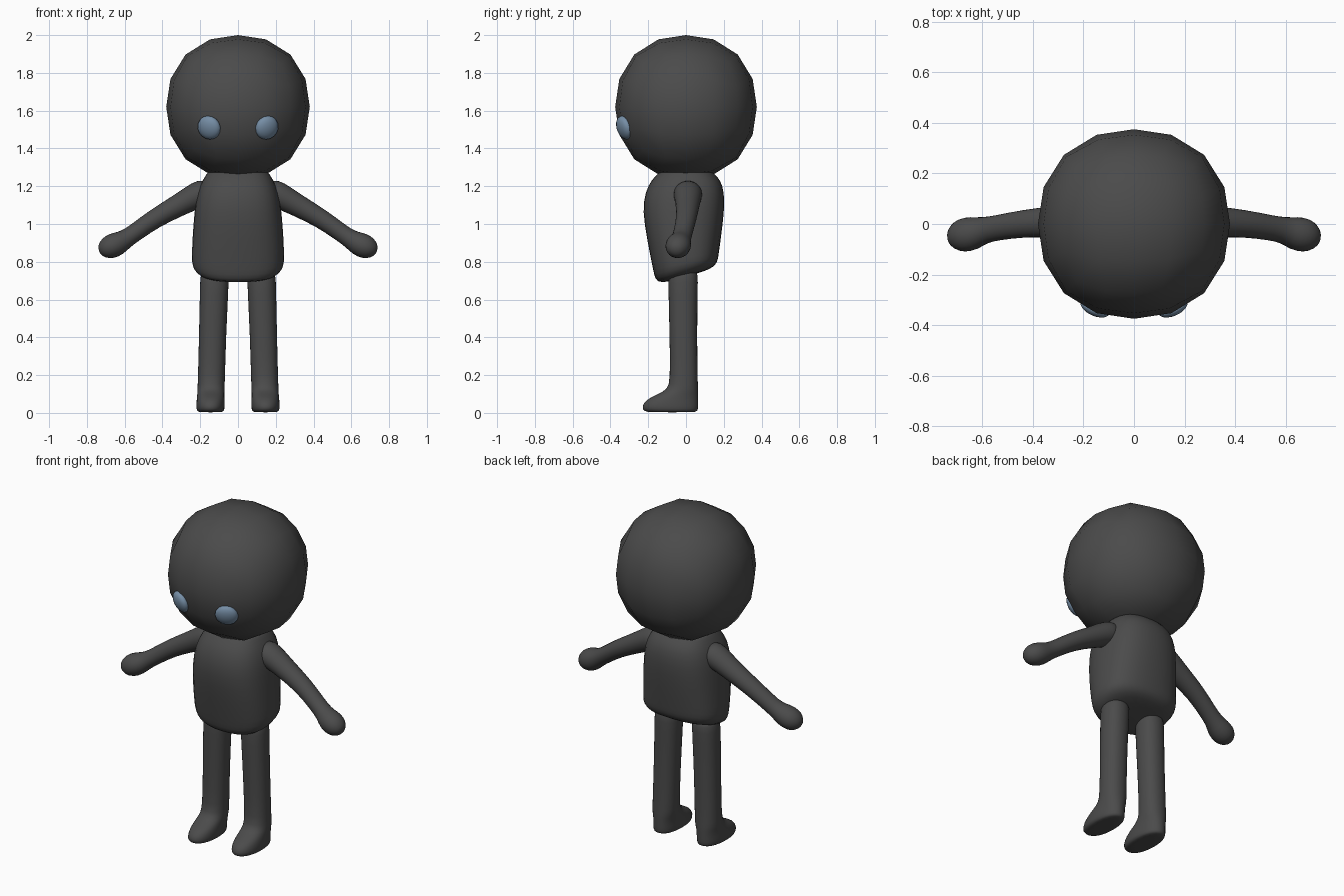
import bpy, bmesh, math
from mathutils import Vector, Matrix

if "Cube" in bpy.data.objects:
    bpy.data.objects.remove(bpy.data.objects["Cube"])


def material(name, rgb):
    m = bpy.data.materials.new(name)
    m.use_nodes = True
    m.diffuse_color = (*rgb, 1)
    m.node_tree.nodes["Principled BSDF"].inputs["Base Color"].default_value = (*rgb, 1)
    return m


BODY = material("charcoal", (0.07, 0.07, 0.07))
EYE = material("eye blue", (0.18, 0.27, 0.38))


def finish(name, bm, mat, levels=0):
    bmesh.ops.recalc_face_normals(bm, faces=bm.faces)
    for f in bm.faces:
        f.smooth = True
    me = bpy.data.meshes.new(name)
    bm.to_mesh(me)
    bm.free()
    me.materials.append(mat)
    ob = bpy.data.objects.new(name, me)
    bpy.context.collection.objects.link(ob)
    if levels:
        mod = ob.modifiers.new("Smooth", 'SUBSURF')
        mod.levels = mod.render_levels = levels
    return ob


def loft(name, rings, sides=16, power=1.0):
    """Skin a run of (centre, u axis, v axis) rings and cap both ends."""
    bm = bmesh.new()
    loops = []
    for c, u, v in rings:
        loop = []
        for i in range(sides):
            a = math.tau * i / sides
            ca, sa = math.cos(a), math.sin(a)
            ca = math.copysign(abs(ca) ** power, ca)
            sa = math.copysign(abs(sa) ** power, sa)
            loop.append(bm.verts.new(Vector(c) + Vector(u) * ca + Vector(v) * sa))
        loops.append(loop)
    for a, b in zip(loops, loops[1:]):
        for i in range(sides):
            j = (i + 1) % sides
            bm.faces.new((a[i], a[j], b[j], b[i]))
    bm.faces.new(loops[0])
    bm.faces.new(loops[-1])
    return finish(name, bm, BODY, 1)


def flat_ring(x, half_x, front, back, z, tilt=0):
    """Horizontal ring, its back edge raised by tilt above its front edge."""
    return ((x, (front + back) / 2, z + tilt / 2), (half_x, 0, 0),
            (0, (back - front) / 2, tilt / 2))


# Head: a rounded cube with four faces along each side
bm = bmesh.new()
bmesh.ops.create_cube(bm, size=2)
bmesh.ops.subdivide_edges(bm, edges=bm.edges, cuts=3, use_grid_fill=True)
for v in bm.verts:
    p = Vector([math.tan(c * math.pi / 4) for c in v.co])
    n = sum(abs(c) ** 2.2 for c in p) ** (1 / 2.2)
    p /= n
    v.co = (p.x * 0.38, p.y * 0.375, p.z * 0.38 + 1.62)
finish("head", bm, BODY)

# Torso: open bell with a hem that dips at the front
loft("torso", [
    flat_ring(0, 0.16, -0.14, 0.14, 1.29),
    flat_ring(0, 0.17, -0.155, 0.155, 1.26),
    flat_ring(0, 0.19, -0.185, 0.185, 1.235),
    flat_ring(0, 0.22, -0.22, 0.207, 1.17),
    flat_ring(0, 0.235, -0.235, 0.207, 1.07),
    flat_ring(0, 0.246, -0.21, 0.188, 0.92),
    flat_ring(0, 0.25, -0.182, 0.176, 0.78, 0.06),
    flat_ring(0, 0.245, -0.172, 0.172, 0.73, 0.08),
    flat_ring(0, 0.21, -0.158, 0.155, 0.69, 0.085),
    flat_ring(0, 0.13, -0.1, 0.1, 0.69, 0.06),
], power=0.78)

for side, s in (("left", 1), ("right", -1)):
    # Leg and foot in one: low rings stretch forward into the toe
    loft(side + "_leg", [
        flat_ring(s * x, w, f, b, z) for x, w, f, b, z in (
            (0.145, 0.055, -0.19, 0.045, 0.003),
            (0.146, 0.074, -0.23, 0.066, 0.008),
            (0.146, 0.077, -0.237, 0.068, 0.035),
            (0.145, 0.075, -0.215, 0.068, 0.07),
            (0.144, 0.073, -0.15, 0.067, 0.1),
            (0.143, 0.073, -0.1, 0.066, 0.125),
            (0.141, 0.073, -0.085, 0.063, 0.17),
            (0.135, 0.073, -0.088, 0.06, 0.4),
            (0.126, 0.077, -0.095, 0.063, 0.66),
            (0.124, 0.077, -0.095, 0.066, 0.73),
            (0.124, 0.06, -0.07, 0.05, 0.77))], power=0.9)

    # Arm: tapering tube ending in a rounded mitten hand
    path = [(0.15, 0.01, 1.17, 0.06), (0.19, 0.01, 1.165, 0.078),
            (0.25, 0.01, 1.135, 0.069), (0.33, 0.008, 1.09, 0.06),
            (0.44, 0.002, 1.03, 0.053), (0.54, -0.015, 0.958, 0.049),
            (0.595, -0.025, 0.92, 0.05), (0.635, -0.037, 0.897, 0.066),
            (0.68, -0.045, 0.877, 0.067), (0.715, -0.051, 0.865, 0.05),
            (0.737, -0.053, 0.858, 0.02)]
    rings = []
    for i, (x, y, z, r) in enumerate(path):
        a, b = path[max(i - 1, 0)], path[min(i + 1, len(path) - 1)]
        d = Vector((s * (b[0] - a[0]), b[1] - a[1], b[2] - a[2])).normalized()
        up = Vector((0, 1, 0)).cross(d).normalized()
        rings.append(((s * x, y, z), up * r, up.cross(d) * r * 1.06))
    loft(side + "_arm", rings, sides=12)

    # Eye: shallow dome facing out from the head
    spot = Vector((s * 0.153, -0.327, 1.51))
    facing = (spot - Vector((0, 0, 1.62))).to_track_quat('Z', 'Y').to_matrix().to_4x4()
    bm = bmesh.new()
    bmesh.ops.create_uvsphere(bm, u_segments=16, v_segments=10, radius=1)
    bm.transform(Matrix.Translation(spot) @ facing @ Matrix.Diagonal((0.065, 0.065, 0.033, 1)))
    finish(side + "_eye", bm, EYE)
